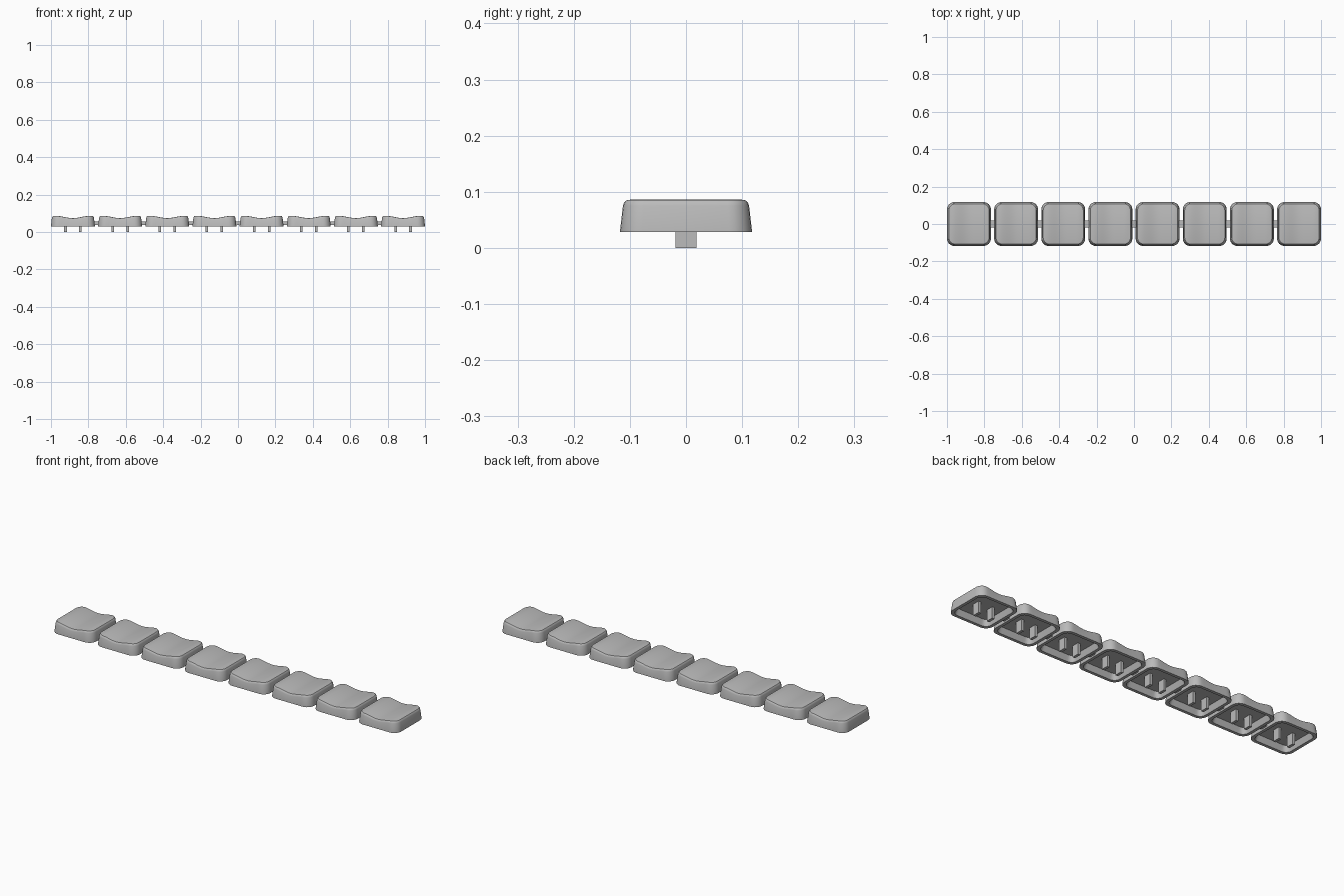
import bpy, bmesh, math

cube = bpy.data.objects.get("Cube")
if cube:
    bpy.data.objects.remove(cube, do_unlink=True)

COUNT = 8
HALF = 0.1175                       # half width of one keycap
PITCH = (2 - 2 * HALF) / (COUNT - 1)
BASE, CEILING, TOP = 0.028, 0.058, 0.086

grey = bpy.data.materials.new("grey plastic")
grey.use_nodes = True
colour = (0.5, 0.5, 0.5, 1)
grey.diffuse_color = colour
grey.node_tree.nodes["Principled BSDF"].inputs["Base Color"].default_value = colour


def dish(x):
    """Depth of the cylindrical scoop across the cap."""
    t = min(abs(x) / 0.092, 1)
    return 0.006 * (1 + math.cos(math.pi * t))


def half_outline(half, radius):
    """Back half of a rounded square, from +x to -x."""
    c = half - radius
    arc = [math.radians(a) for a in range(0, 91, 15)]
    right = [(c + radius * math.cos(a), c + radius * math.sin(a)) for a in arc]
    flat = [(c * (1 - k / 6), half) for k in range(1, 12)]
    return right + flat + [(-x, y) for x, y in reversed(right)]


def add_ring(bm, half, radius, z, scooped):
    back = half_outline(half, radius)
    outline = back + [(x, -y) for x, y in reversed(back)]
    return [bm.verts.new((x, y, z - dish(x) * scooped)) for x, y in outline]


def close_ring(bm, ring):
    """Span a ring with strips running front to back."""
    n = len(ring)
    for i in range(n // 2 - 1):
        bm.faces.new((ring[i], ring[i + 1], ring[n - 2 - i], ring[n - 1 - i]))


def finish(bm, name, x):
    bmesh.ops.recalc_face_normals(bm, faces=bm.faces)
    mesh = bpy.data.meshes.new(name)
    bm.to_mesh(mesh)
    bm.free()
    mesh.materials.append(grey)
    obj = bpy.data.objects.new(name, mesh)
    obj.location.x = x
    bpy.context.collection.objects.link(obj)
    return obj


def make_cap(name, x):
    bm = bmesh.new()
    # Hollow ceiling, inner wall, outer wall, rounded shoulder, scooped top
    sections = [
        (0.092, 0.022, CEILING, 0),
        (0.102, 0.030, BASE, 0),
        (HALF, 0.040, BASE, 0),
        (HALF, 0.040, BASE + 0.003, 0),
        (0.1125, 0.038, TOP - 0.011, 1),
        (0.1105, 0.036, TOP - 0.005, 1),
        (0.107, 0.033, TOP - 0.001, 1),
        (0.102, 0.029, TOP, 1),
    ]
    rings = [add_ring(bm, *s) for s in sections]
    for a, b in zip(rings, rings[1:]):
        for i in range(len(a)):
            j = (i + 1) % len(a)
            bm.faces.new((a[i], a[j], b[j], b[i]))
    close_ring(bm, rings[0])
    close_ring(bm, rings[-1])
    return finish(bm, name, x)


def make_box(name, x, size, bottom):
    bm = bmesh.new()
    bmesh.ops.create_cube(bm, size=1)
    for v in bm.verts:
        v.co = (v.co.x * size[0], v.co.y * size[1], bottom + (v.co.z + 0.5) * size[2])
    return finish(bm, name, x)


for k in range(COUNT):
    centre = (k - (COUNT - 1) / 2) * PITCH
    cap = make_cap(f"keycap_{k + 1}", centre)
    bpy.ops.object.select_all(action="DESELECT")
    cap.select_set(True)
    bpy.context.view_layer.objects.active = cap
    bpy.ops.object.shade_smooth_by_angle(angle=math.radians(35))
    # Pair of clip prongs under the cap
    for side, label in ((-1, "right"), (1, "left")):
        make_box(f"{label}_prong_{k + 1}", centre + side * 0.04, (0.014, 0.038, CEILING + 0.002), 0)
    # Bridge to the next cap
    if k < COUNT - 1:
        make_box(f"bridge_{k + 1}", centre + PITCH / 2, (0.05, 0.038, 0.02), 0.037)
